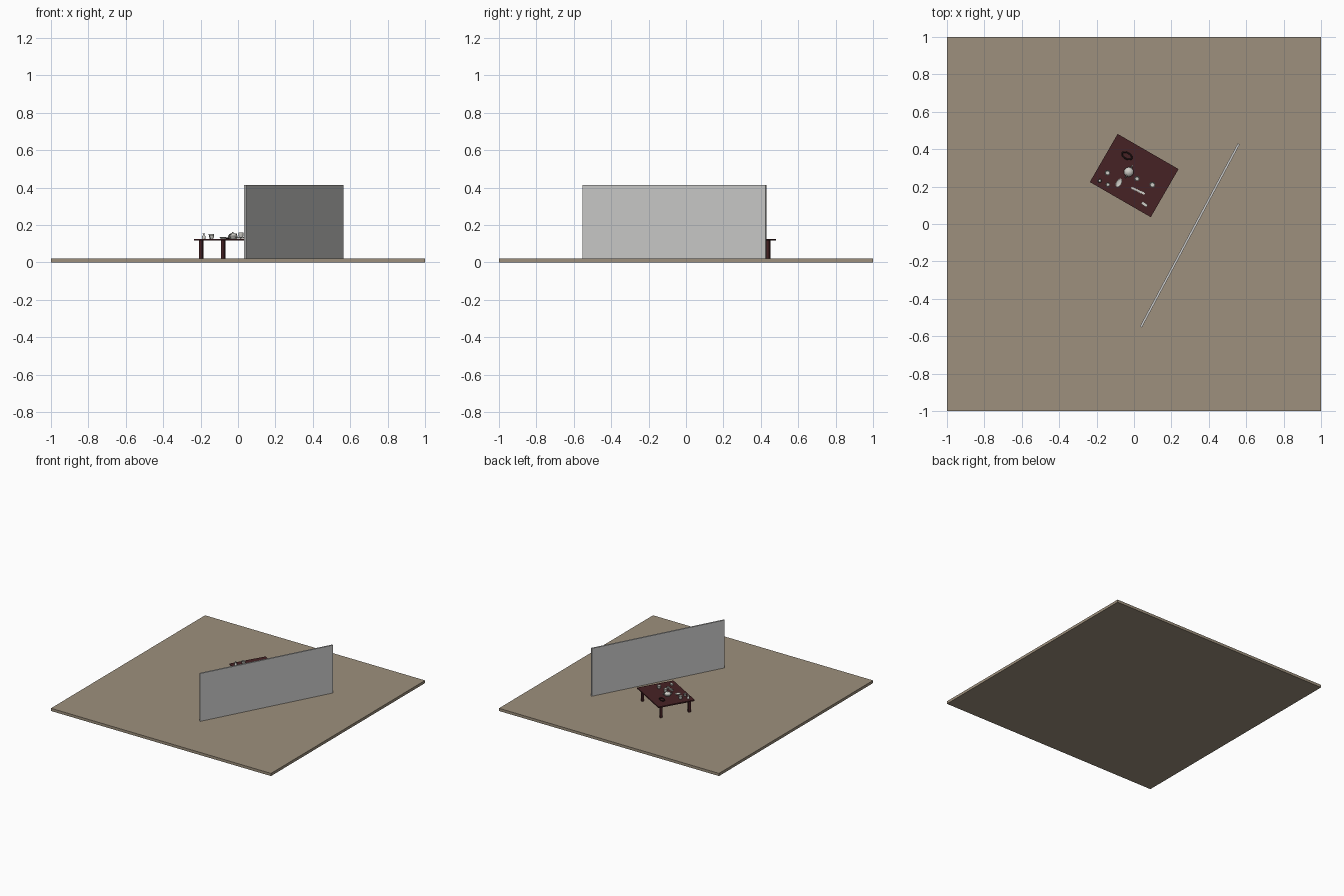
import bpy, bmesh, math
from mathutils import Vector, Matrix

if "Cube" in bpy.data.objects:
    bpy.data.objects.remove(bpy.data.objects["Cube"])


def material(name, rgb):
    m = bpy.data.materials.new(name)
    m.diffuse_color = (*rgb, 1)
    m.use_nodes = True
    m.node_tree.nodes["Principled BSDF"].inputs["Base Color"].default_value = m.diffuse_color
    return m


TAN = material("tan_floor", (0.34, 0.28, 0.205))
GREY = material("pale_grey", (0.60, 0.60, 0.59))
WOOD = material("dark_red_wood", (0.062, 0.016, 0.018))
WHITE = material("off_white", (0.62, 0.61, 0.57))
BLACK = material("dark_brown", (0.02, 0.01, 0.01))


def finish(name, bm, mat, loc, angle=0, smooth=False):
    bmesh.ops.recalc_face_normals(bm, faces=bm.faces)
    me = bpy.data.meshes.new(name)
    bm.to_mesh(me)
    bm.free()
    me.materials.append(mat)
    ob = bpy.data.objects.new(name, me)
    ob.location = loc
    ob.rotation_euler.z = math.radians(angle)
    bpy.context.collection.objects.link(ob)
    if smooth:
        bpy.ops.object.select_all(action='DESELECT')
        ob.select_set(True)
        bpy.context.view_layer.objects.active = ob
        bpy.ops.object.shade_smooth_by_angle(angle=math.radians(40))
    return ob


def box(name, size, loc, mat, angle=0):
    bm = bmesh.new()
    bmesh.ops.create_cube(bm, size=1)
    bmesh.ops.scale(bm, vec=size, verts=bm.verts)
    return finish(name, bm, mat, loc, angle)


def lathe(name, profile, loc, mat, sides=16):
    """Spin (radius, height) points around z."""
    bm = bmesh.new()
    pts = [bm.verts.new((r, 0, z)) for r, z in profile]
    edges = [bm.edges.new(p) for p in zip(pts, pts[1:])]
    bmesh.ops.spin(bm, geom=pts + edges, cent=(0, 0, 0), axis=(0, 0, 1),
                   angle=math.tau, steps=sides)
    bmesh.ops.remove_doubles(bm, verts=bm.verts, dist=1e-5)
    return finish(name, bm, mat, loc, 0, True)


def tube(name, points, radius, loc, mat, angle=0, cyclic=False):
    cu = bpy.data.curves.new(name, 'CURVE')
    cu.dimensions = '3D'
    cu.bevel_depth = radius
    cu.bevel_resolution = 2
    cu.use_fill_caps = True
    sp = cu.splines.new('POLY')
    sp.points.add(len(points) - 1)
    for p, c in zip(sp.points, points):
        p.co = (*c, 1)
    sp.use_cyclic_u = cyclic
    cu.materials.append(mat)
    ob = bpy.data.objects.new(name, cu)
    ob.location = loc
    ob.rotation_euler.z = math.radians(angle)
    bpy.context.collection.objects.link(ob)


# Floor and standing partition
box("floor", (2, 2, 0.022), (0, 0, 0.011), TAN)
A, B = Vector((0.037, -0.55)), Vector((0.56, 0.428))
mid, run = (A + B) / 2, B - A
box("partition", (run.length, 0.012, 0.393), (mid.x, mid.y, 0.2185), GREY,
    math.degrees(math.atan2(run.y, run.x)))

# Table turned thirty degrees
ROT = Matrix.Rotation(math.radians(-30), 3, 'Z')
CENTRE = Vector((0.001, 0.259, 0))
TOP = 0.126
box("table_top", (0.376, 0.297, 0.010), CENTRE + Vector((0, 0, TOP - 0.005)), WOOD, -30)
for sx, side in ((-1, "left"), (1, "right")):
    for sy, end in ((-1, "front"), (1, "back")):
        spot = CENTRE + ROT @ Vector((sx * 0.16, sy * 0.117, 0.07))
        box(f"{end}_{side}_leg", (0.017, 0.017, 0.096), spot, WOOD, -30)

# Large pot with lid, spout and handle
POT = (-0.028, 0.278, TOP)
lathe("pot_body", [(0, 0), (0.018, 0), (0.025, 0.007), (0.026, 0.015), (0.019, 0.025),
                   (0.012, 0.029), (0.005, 0.031), (0.005, 0.036), (0, 0.037)], POT, WHITE)
tube("pot_spout", [(0.02, 0, 0.010), (0.031, 0, 0.016), (0.038, 0, 0.027)], 0.004, POT, WHITE, 60)
tube("pot_handle", [(-0.02, 0, 0.023), (-0.031, 0, 0.023), (-0.035, 0, 0.015),
                    (-0.029, 0, 0.007), (-0.02, 0, 0.006)], 0.003, POT, WHITE, 60)

# Cups: position, radius, height
CUPS = [(-0.142, 0.274, 0.015, 0.027), (-0.140, 0.211, 0.012, 0.020),
        (0.016, 0.243, 0.014, 0.034), (0.098, 0.210, 0.016, 0.024)]
for i, (x, y, r, h) in enumerate(CUPS):
    lathe(f"cup_{i + 1}", [(0, 0), (r * .6, 0), (r * .9, h * .4), (r, h), (r * .85, h),
                           (r * .7, h * .4), (0, h * .25)], (x, y, TOP), WHITE, 12)

# Slim bottle
lathe("bottle", [(0, 0), (0.010, 0), (0.010, 0.012), (0.005, 0.018), (0.005, 0.026),
                 (0.007, 0.028), (0, 0.028)], (-0.183, 0.231, TOP), WHITE, 12)

# Low dish, ribbed rod and small block lying flat
dish = lathe("oval_dish", [(0, 0), (0.012, 0), (0.020, 0.008), (0.018, 0.009), (0, 0.004)],
             (-0.081, 0.220, TOP), WHITE)
dish.scale = (1.25, 0.75, 1)
dish.rotation_euler.z = math.radians(60)
box("rod", (0.080, 0.010, 0.008), (0.021, 0.178, TOP + 0.004), WHITE, -25)
for k in range(6):
    p = Vector((0.021, 0.178, TOP + 0.005)) + Matrix.Rotation(
        math.radians(-25), 3, 'Z') @ Vector((-0.033 + k * 0.0132, 0, 0))
    box(f"rod_rib_{k + 1}", (0.006, 0.017, 0.010), p, WHITE, -25)
box("small_block", (0.034, 0.016, 0.010), (0.056, 0.105, TOP + 0.005), WHITE, -35)

# Dark oval loop
tube("dark_loop", [(0.029 * math.cos(a), 0.016 * math.sin(a), 0) for a in
                   [math.tau * k / 20 for k in range(20)]],
     0.004, (-0.038, 0.365, TOP + 0.004), BLACK, -30, True)
